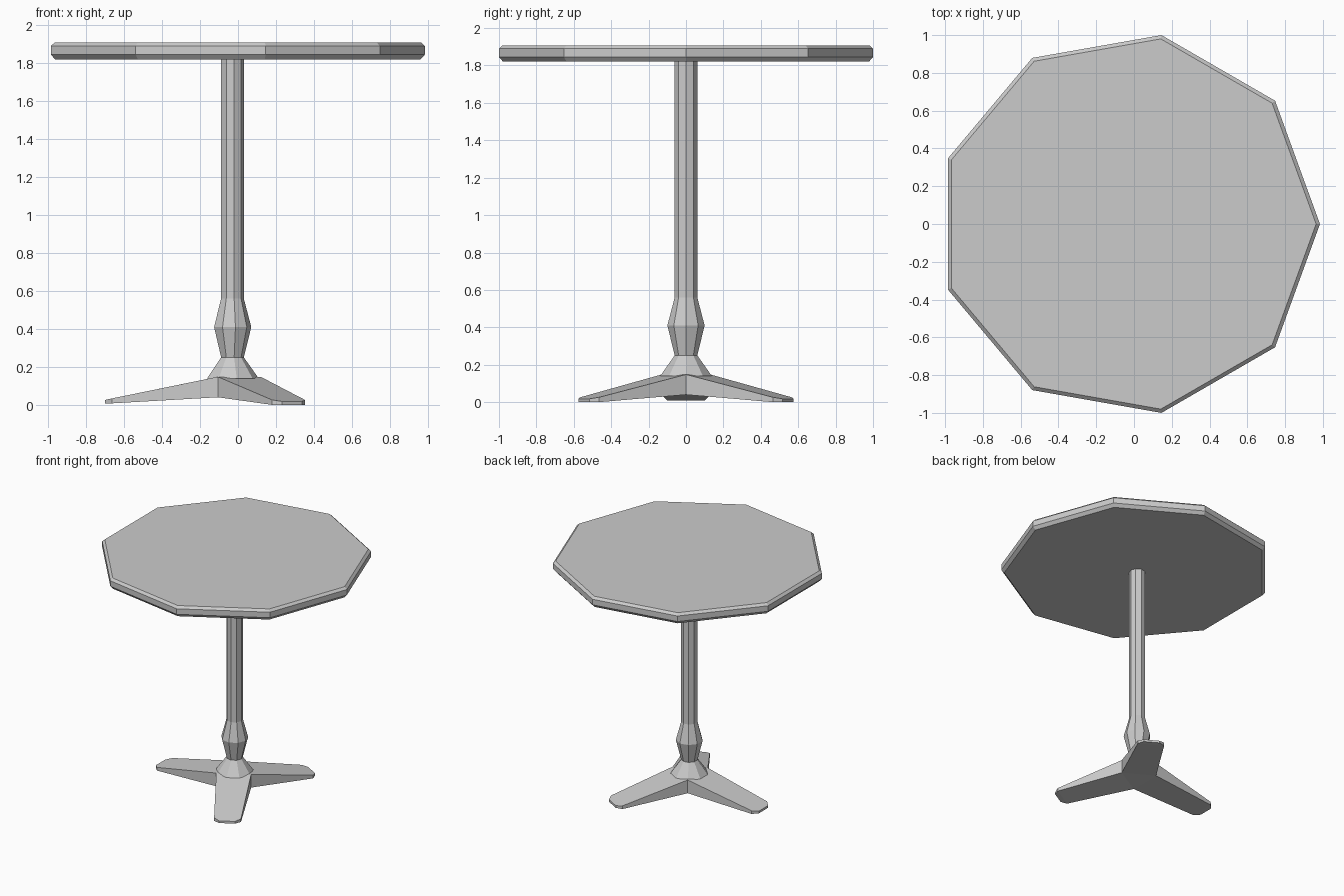
import bpy, bmesh
from math import cos, sin, pi, radians

if "Cube" in bpy.data.objects:
    bpy.data.objects.remove(bpy.data.objects["Cube"])

CX = -0.031   # axis of the pedestal and top
SIDES = 9


def finish(name, bm):
    bmesh.ops.remove_doubles(bm, verts=bm.verts, dist=0.0005)
    bmesh.ops.recalc_face_normals(bm, faces=bm.faces)
    mesh = bpy.data.meshes.new(name)
    bm.to_mesh(mesh)
    bm.free()
    obj = bpy.data.objects.new(name, mesh)
    obj.location.x = CX
    bpy.context.collection.objects.link(obj)
    return obj


def lathe(name, profile):
    """Nine-sided solid from (radius, z) pairs, bottom to top."""
    bm = bmesh.new()
    rings = [[bm.verts.new((r * cos(2 * pi * i / SIDES), r * sin(2 * pi * i / SIDES), z))
              for i in range(SIDES)] for r, z in profile]
    for a, b in zip(rings, rings[1:]):
        for i in range(SIDES):
            j = (i + 1) % SIDES
            bm.faces.new((a[i], a[j], b[j], b[i]))
    bm.faces.new(rings[0][::-1])
    bm.faces.new(rings[-1])
    return finish(name, bm)


# Table top with bevelled rim
lathe("table_top", [(0.993, 1.82), (1.0154, 1.845), (1.0154, 1.89), (0.995, 1.908)])

# Column with bulge and flared collar
lathe("column", [(0.14, 0.14), (0.0615, 0.25), (0.101, 0.41), (0.0615, 0.56), (0.0615, 1.83)])

# Three-legged foot: stations are (distance, half width, bottom z, top z)
STATIONS = [(0.075, 0.13, 0.04, 0.148), (0.595, 0.10, 0.0, 0.026), (0.63, 0.06, 0.0, 0.018)]
bm = bmesh.new()
for angle, stretch, lift in [(60, 1.0, 0.0), (180, 1.063, 0.008), (300, 1.0, 0.0)]:
    c, s = cos(radians(angle)), sin(radians(angle))

    def vert(d, w, z):
        return bm.verts.new((d * c - w * s, d * s + w * c, z))

    loops = []
    for k, (d, w, low, high) in enumerate(STATIONS):
        if k:
            d, low, high = d * stretch, low + lift, high + lift
        loops.append([vert(d, -w, low), vert(d, w, low), vert(d, w, high), vert(d, -w, high)])
    for a, b in zip(loops, loops[1:]):
        for i in range(4):
            j = (i + 1) % 4
            bm.faces.new((a[i], a[j], b[j], b[i]))
    bm.faces.new(loops[-1])
    # Hub wedges joining the leg to the centre
    root = loops[0]
    bm.faces.new((root[0], root[1], vert(0, 0, 0.04)))
    bm.faces.new((root[2], root[3], vert(0, 0, 0.148)))
finish("foot", bm)
